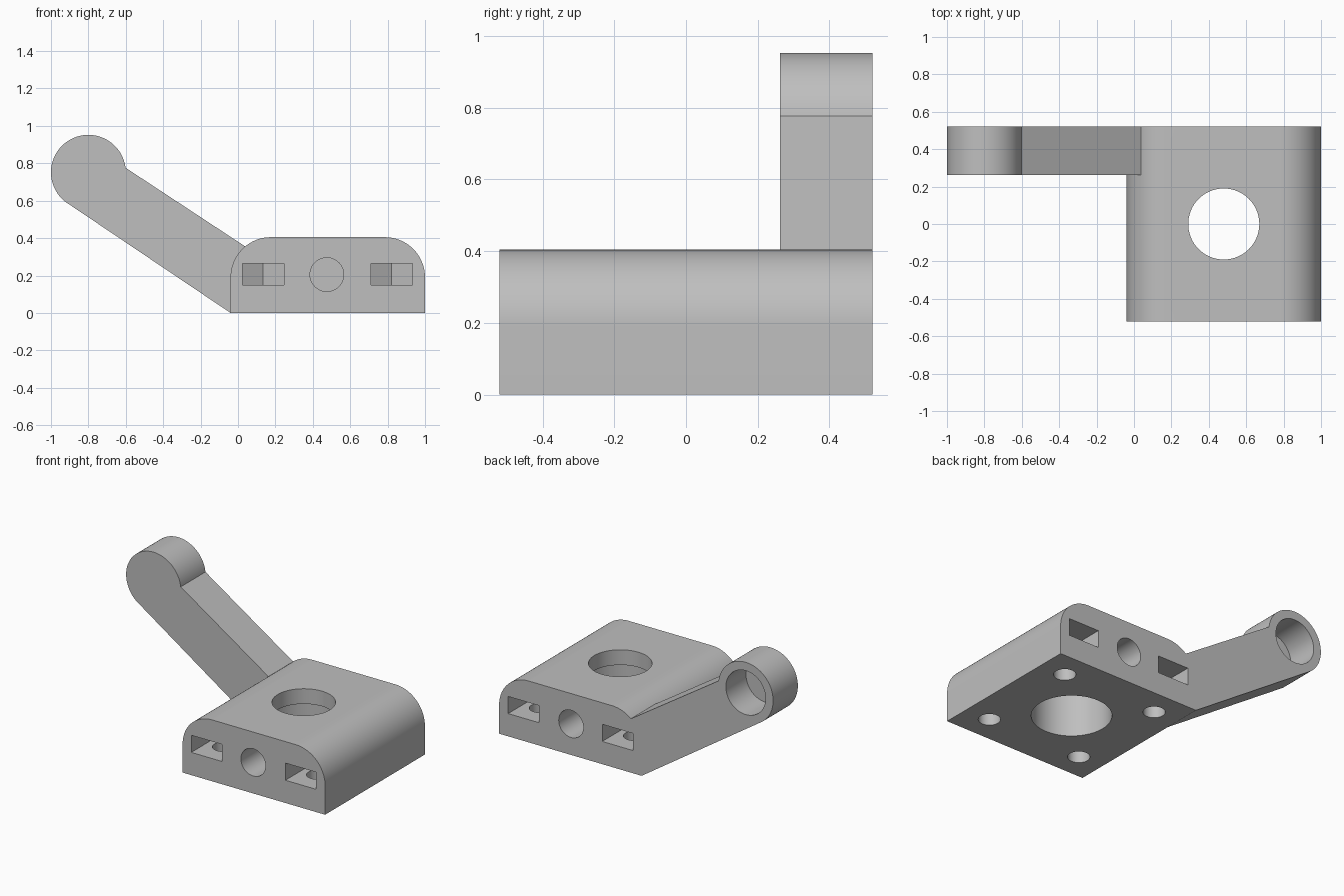
import bpy, bmesh
from math import cos, sin, radians
from mathutils import Vector

cube = bpy.data.objects.get("Cube")
if cube:
    bpy.data.objects.remove(cube, do_unlink=True)

grey = bpy.data.materials.new("plain_grey")
grey.use_nodes = True
colour = (0.52, 0.52, 0.52, 1)
grey.diffuse_color = colour
grey.node_tree.nodes["Principled BSDF"].inputs["Base Color"].default_value = colour


def arc(cx, cy, r, start, end, steps):
    angles = [radians(start + (end - start) * i / steps) for i in range(steps + 1)]
    return [(cx + r * cos(a), cy + r * sin(a)) for a in angles]


def circle(cx, cy, r, steps=64):
    return arc(cx, cy, r, 0, 360, steps)[:-1]


def prism(name, outline, axis, low, high):
    """Extrude a closed outline along y (outline in x, z) or z (outline in x, y)."""
    bm = bmesh.new()
    if axis == "y":
        verts = [bm.verts.new((a, low, b)) for a, b in outline]
        step = Vector((0, high - low, 0))
    else:
        verts = [bm.verts.new((a, b, low)) for a, b in outline]
        step = Vector((0, 0, high - low))
    face = bm.faces.new(verts)
    extruded = bmesh.ops.extrude_face_region(bm, geom=[face])["geom"]
    bmesh.ops.translate(bm, vec=step,
                        verts=[v for v in extruded if isinstance(v, bmesh.types.BMVert)])
    bmesh.ops.recalc_face_normals(bm, faces=bm.faces)
    mesh = bpy.data.meshes.new(name)
    bm.to_mesh(mesh)
    bm.free()
    mesh.materials.append(grey)
    obj = bpy.data.objects.new(name, mesh)
    bpy.context.collection.objects.link(obj)
    return obj


def combine(target, tool, operation="DIFFERENCE"):
    bpy.context.view_layer.objects.active = target
    mod = target.modifiers.new("combine", "BOOLEAN")
    mod.operation, mod.object, mod.solver = operation, tool, "EXACT"
    bpy.ops.object.modifier_apply(modifier=mod.name)
    bpy.data.objects.remove(tool, do_unlink=True)


LEFT, RIGHT, DEPTH, HEIGHT, ROUND = -0.04, 1.0, 0.52, 0.405, 0.215
MID = (LEFT + RIGHT) / 2

# Block with rounded upper edges
outline = [(LEFT, 0), (RIGHT, 0)]
outline += arc(RIGHT - ROUND, HEIGHT - ROUND, ROUND, 0, 90, 20)
outline += arc(LEFT + ROUND, HEIGHT - ROUND, ROUND, 90, 180, 20)
bracket = prism("bracket", outline, "y", -DEPTH, DEPTH)

# Slanted arm with a round boss at its end
arm_outline = arc(-0.8, 0.752, 0.2, 7, 240, 56) + [(LEFT, 0), (0.1, 0.05), (0.1, 0.315)]
combine(bracket, prism("arm", arm_outline, "y", 0.262, DEPTH), "UNION")

# Blind socket in the back of the boss
combine(bracket, prism("boss_socket", circle(-0.8, 0.752, 0.145), "y", 0.31, 0.7))

# Main bore, wider from below
combine(bracket, prism("bore", circle(MID, 0, 0.19), "z", 0.2, 0.6))
combine(bracket, prism("wide_bore", circle(MID, 0, 0.238), "z", -0.1, 0.305))

for side in (-1, 1):
    # Blind round hole in the end face
    ends = sorted((side * 0.27, side * 0.7))
    combine(bracket, prism("end_hole", circle(MID - 0.005, 0.205, 0.09, 48), "y", *ends))
    for x in (MID - 0.345, MID + 0.342):
        # Bolt hole from below, then a nut slot with a pointed inner end
        y, half = side * 0.345, 0.112
        combine(bracket, prism("bolt_hole", circle(x, y, 0.066, 40), "z", -0.1, 0.2))
        slot = [(x - half, side * 0.7), (x - half, y - side * half * 0.577),
                (x, y - side * half * 1.155),
                (x + half, y - side * half * 0.577), (x + half, side * 0.7)]
        combine(bracket, prism("nut_slot", slot, "z", 0.15, 0.263))

# Smooth the curves and keep the edges sharp
bpy.ops.object.select_all(action="DESELECT")
bracket.select_set(True)
bpy.context.view_layer.objects.active = bracket
bpy.ops.object.shade_smooth_by_angle(angle=radians(25))
